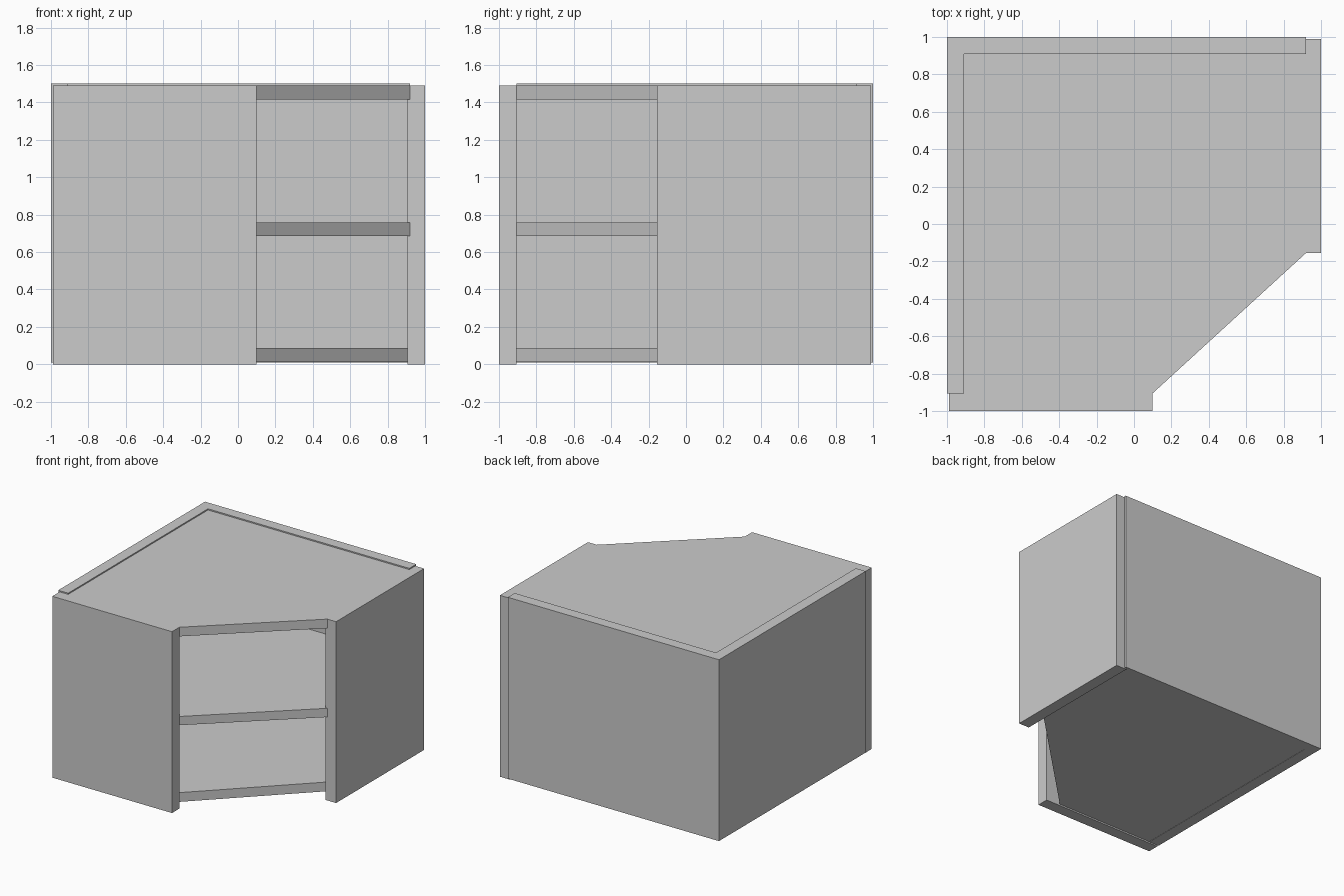
import bpy, bmesh

if "Cube" in bpy.data.objects:
    bpy.data.objects.remove(bpy.data.objects["Cube"])


def prism(name, outline, z0, z1):
    """Extrude a flat outline (seen from above) between two heights."""
    bm = bmesh.new()
    face = bm.faces.new([bm.verts.new((x, y, z0)) for x, y in outline])
    ext = bmesh.ops.extrude_face_region(bm, geom=[face])
    for v in ext["geom"]:
        if isinstance(v, bmesh.types.BMVert):
            v.co.z = z1
    bmesh.ops.recalc_face_normals(bm, faces=bm.faces[:])
    mesh = bpy.data.meshes.new(name)
    bm.to_mesh(mesh)
    bm.free()
    obj = bpy.data.objects.new(name, mesh)
    bpy.context.collection.objects.link(obj)
    return obj


def panel(name, x0, x1, y0, y1, z0, z1):
    return prism(name, [(x0, y0), (x1, y0), (x1, y1), (x0, y1)], z0, z1)


def shelf(name, front_left, front_right, z0, z1):
    """Five-sided board with a diagonal front edge."""
    right = front_right[0]
    prism(name, [(-0.91, -0.905), front_left, front_right,
                 (right, 0.91), (-0.91, 0.91)], z0, z1)


# Two wall-side panels, slightly raised
panel("back_panel", -1.0, 0.92, 0.91, 1.0, 0.01, 1.5)
panel("left_panel", -1.0, -0.91, -0.905, 0.91, 0.01, 1.5)

# Two outer side panels, standing on the floor
panel("front_panel", -0.988, 0.10, -1.0, -0.905, 0.0, 1.49)
panel("right_panel", 0.905, 1.0, -0.155, 0.988, 0.0, 1.49)

# Top and middle boards reach the panel ends, the bottom one is recessed
shelf("top_board", (0.10, -0.905), (0.92, -0.155), 1.415, 1.49)
shelf("middle_shelf", (0.10, -0.905), (0.92, -0.155), 0.685, 0.757)
shelf("bottom_board", (-0.03, -0.905), (0.905, 0.02), 0.012, 0.088)
